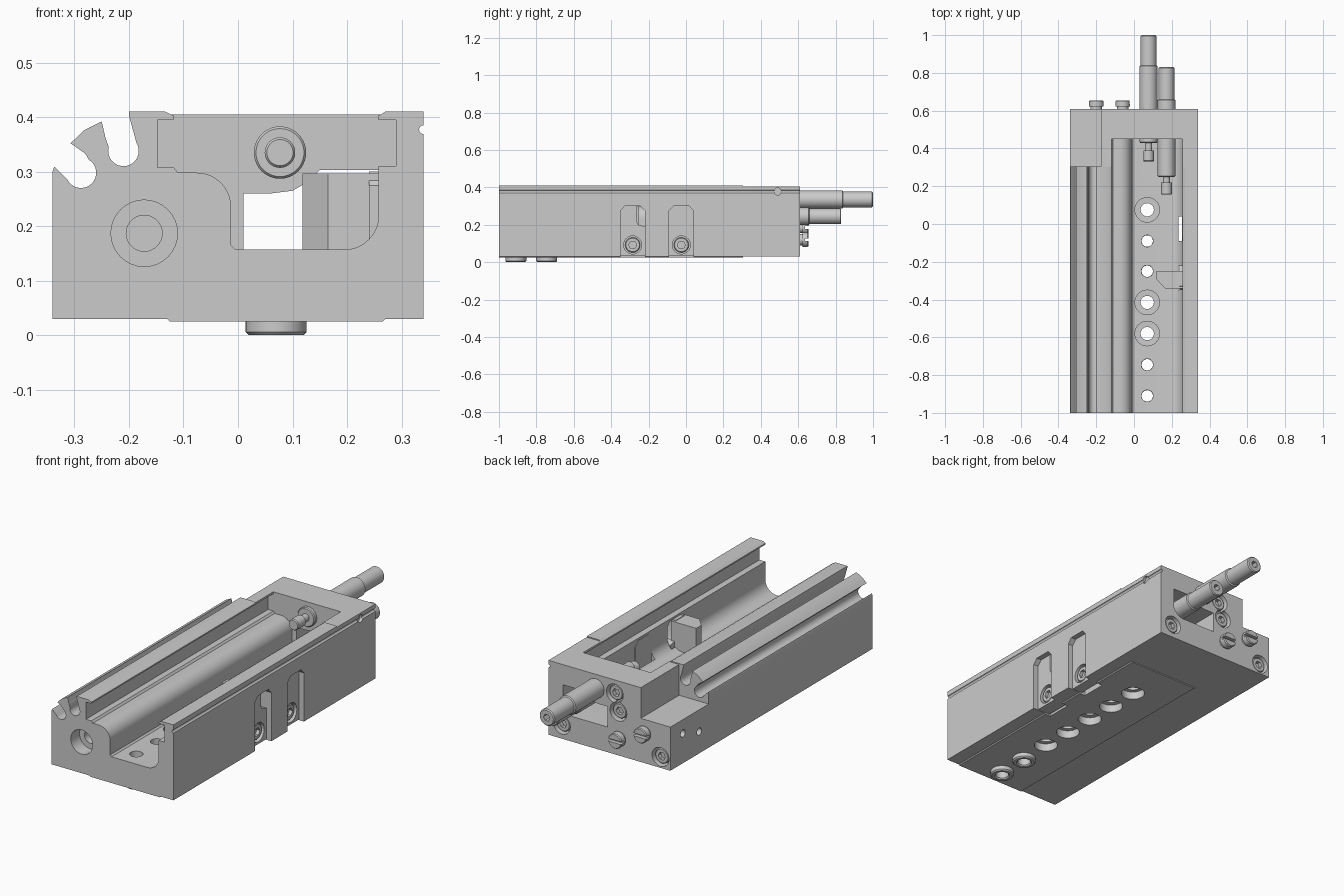
import bpy, bmesh, math
from mathutils import Vector

if "Cube" in bpy.data.objects:
    bpy.data.objects.remove(bpy.data.objects["Cube"])

MAP = {'x': lambda u, v, t: (t, u, v), 'y': lambda u, v, t: (u, t, v), 'z': lambda u, v, t: (u, v, t)}


def make(name, rings, cyclic=False):
    """Skin a list of equal-length point rings, capping the ends unless cyclic."""
    bm = bmesh.new()
    vs = [[bm.verts.new(p) for p in r] for r in rings]
    n = len(vs[0])
    pairs = list(zip(vs, vs[1:])) + ([(vs[-1], vs[0])] if cyclic else [])
    for a, b in pairs:
        for i in range(n):
            j = (i + 1) % n
            bm.faces.new((a[i], a[j], b[j], b[i]))
    if not cyclic:
        bm.faces.new(vs[0])
        bm.faces.new(vs[-1])
    bmesh.ops.recalc_face_normals(bm, faces=bm.faces)
    me = bpy.data.meshes.new(name)
    bm.to_mesh(me)
    bm.free()
    ob = bpy.data.objects.new(name, me)
    bpy.context.collection.objects.link(ob)
    return ob


def prism(name, pts, axis, a, b):
    return make(name, [[MAP[axis](u, v, t) for u, v in pts] for t in (a, b)])


def lathe(name, axis, c, prof, n=32, cyclic=False):
    """Turned part: prof is (radius, position along axis), c the centre in the other two axes."""
    ang = [2 * math.pi * i / n for i in range(n)]
    return make(name, [[MAP[axis](c[0] + r * math.cos(a), c[1] + r * math.sin(a), t) for a in ang]
                       for r, t in prof], cyclic)


def cut(ob, cutters):
    bpy.context.view_layer.objects.active = ob
    for c in cutters:
        m = ob.modifiers.new("cut", 'BOOLEAN')
        m.operation, m.solver, m.object = 'DIFFERENCE', 'EXACT', c
        bpy.ops.object.modifier_apply(modifier=m.name)
        bpy.data.objects.remove(c)
    return ob


def hole(axis, c, prof, n=32):
    return lathe("cutter", axis, c, prof, n)


def arc(cx, cy, r, a0, a1, n=10):
    return [(cx + r * math.cos(math.radians(a0 + (a1 - a0) * i / n)),
             cy + r * math.sin(math.radians(a0 + (a1 - a0) * i / n))) for i in range(n + 1)]


def slot(y):
    """Side window outline with chamfered top, in (y, z)."""
    return [(y - .065, 0), (y + .065, 0), (y + .065, .275), (y + .042, .3), (y - .042, .3), (y - .065, .275)]


# Channel cross-section, from right rail down across the floor to left rail
inner = [(.258, .402), (.258, .395), (.29, .395), (.29, .31), (.258, .31)]
inner += arc(.195, .22, .063, 0, -90)
inner += [(-.005, .157), (-.013, .165)] + arc(-.075, .236, .062, 0, 90)
inner += [(-.11, .298), (-.118, .308), (-.148, .308), (-.148, .395), (-.118, .395), (-.118, .402)]

# Housing: base, right rail, channel, left rail, two round-bottomed slots
prof = [(-.34, .03), (-.13, .03), (-.125, .025), (.265, .025), (.27, .03), (.34, .03)]
prof += arc(.34, .377, .008, 270, 90, 8) + [(.34, .41), (.27, .41)] + inner
prof += [(-.133, .41), (-.2, .41), (-.2, .403)] + arc(-.21, .338, .028, 32, -195, 16)
prof += [(-.243, .362), (-.25, .392), (-.282, .376), (-.307, .352), (-.28, .333)]
prof += arc(-.288, .298, .028, 60, -155, 16) + [(-.337, .309), (-.34, .3)]
housing = prism("housing", prof, 'y', -1, .305)

cuts = [hole('y', (-.172, .187), [(.061, -1.1), (.061, -.93), (.033, -.93), (.033, -.6)])]
holes_y = [.075, -.09, -.25, -.415, -.58, -.745, -.91]
for i, y in enumerate(holes_y):
    top = .065 if i in (0, 3, 4) else .031
    inn = .035 if i in (0, 3, 4) else .03
    cuts.append(hole('z', (.07, y), [(.056, -.05), (.056, .065), (inn, .065), (inn, .12), (top, .121), (top, .2)]))
slots_y = (-.285, -.025)
for y in slots_y:
    cuts.append(prism("cutter", slot(y), 'x', .235, .4))
cut(housing, cuts)

# Locating bushings under the base
for y in holes_y[-2:]:
    lathe("bushing", 'z', (.07, y), [(.05, 0), (.056, .006), (.056, .065), (.031, .065), (.031, .006), (.037, 0)],
          cyclic=True)

# Side window inserts with socket screws
inserts = [
    ("stop_insert", [(-.35, .033), (-.22, .033), (-.22, .19), (-.255, .2), (-.262, .215), (-.262, .3), (-.327, .3),
                     (-.35, .275)], .24),
    ("plain_insert", [(u, max(v, .033)) for u, v in slot(slots_y[1])], .255)]
for (name, pts, x0), y in zip(inserts, slots_y):
    ob = prism(name, pts, 'x', x0, .312)
    cut(ob, [hole('x', (y, .092), [(.048, .285), (.048, .4)])])
    s = lathe("insert_screw", 'x', (y, .092), [(.04, .28), (.04, .302), (.036, .306)])
    cut(s, [hole('x', (y, .092), [(.022, .289), (.022, .4)], 6)])

# Stop block reaching into the channel
prism("stop_block", [(.118, -.25), (.26, -.25), (.26, -.342), (.165, -.342), (.118, -.292)], 'z', .155, .297)

# End cap with stepped corner, open pocket, rear window and bores
cap = prism("end_cap", [(-.34, .03), (.34, .03), (.34, .405), (-.175, .405), (-.175, .25), (-.34, .25)],
            'y', .305, .61)
window = [(.01, .157)] + arc(.2, .217, .06, -90, 0, 6) + [(.26, .303), (.15, .303), (.13, .282), (.1, .265),
                                                          (.06, .26), (.01, .26)]
socket_pos = [(-.03, .337), (-.05, .25), (-.285, .085), (.265, .1)]
cuts = [prism("cutter", inner + [(-.118, .5), (.258, .5)], 'y', .2, .45),
        prism("cutter", window, 'y', .4, .7),
        hole('y', (.34, .377), [(.008, .2), (.008, .7)], 16),
        hole('x', (.49, .378), [(.019, .325), (.019, .4)]),
        hole('x', (.51, .18), [(.018, -.4), (.018, -.28)]),
        hole('x', (.38, .14), [(.018, -.4), (.018, -.28)])]
cuts += [hole('y', p, [(.047, .565), (.047, .7)]) for p in socket_pos]
cut(cap, cuts)

# Recessed socket screws in the cap's rear face
for p in socket_pos:
    s = lathe("cap_screw", 'y', p, [(.038, .56), (.038, .595), (.034, .6)])
    cut(s, [hole('y', p, [(.02, .58), (.02, .7)], 6)])

# Slotted port screws
for x, z in ((-.06, .12), (-.2, .185)):
    s = lathe("port_screw", 'y', (x, z), [(.03, .6), (.03, .622), (.038, .622), (.038, .65), (.034, .655)])
    w = .007
    cut(s, [prism("cutter", [(x - .06, z - w), (x + .06, z - w), (x + .06, z + w), (x - .06, z + w)], 'y', .635, .7)])

# Adjusting stop and shock absorber
rods = [("adjusting_stop", (.077, .335), [(.024, .33), (.028, .335), (.028, .39), (.019, .39), (.019, .43),
                                          (.044, .43), (.048, .435), (.048, .836), (.042, .84), (.042, .995),
                                          (.037, 1)]),
        ("shock_absorber", (.172, .245), [(.025, .155), (.029, .16), (.029, .22), (.018, .22), (.018, .25),
                                          (.043, .25), (.047, .255), (.047, .656), (.042, .66), (.042, .825),
                                          (.038, .83)])]
for name, c, p in rods:
    end = p[-1][1]
    cut(lathe(name, 'y', c, p, 40), [hole('y', c, [(.018, end - .035), (.018, end + .1)], 6)])

# Smooth round surfaces, keep machined edges crisp
bpy.ops.object.select_all(action='DESELECT')
for ob in bpy.context.scene.objects:
    ob.select_set(True)
    bpy.context.view_layer.objects.active = ob
bpy.ops.object.shade_smooth_by_angle(angle=math.radians(30))
